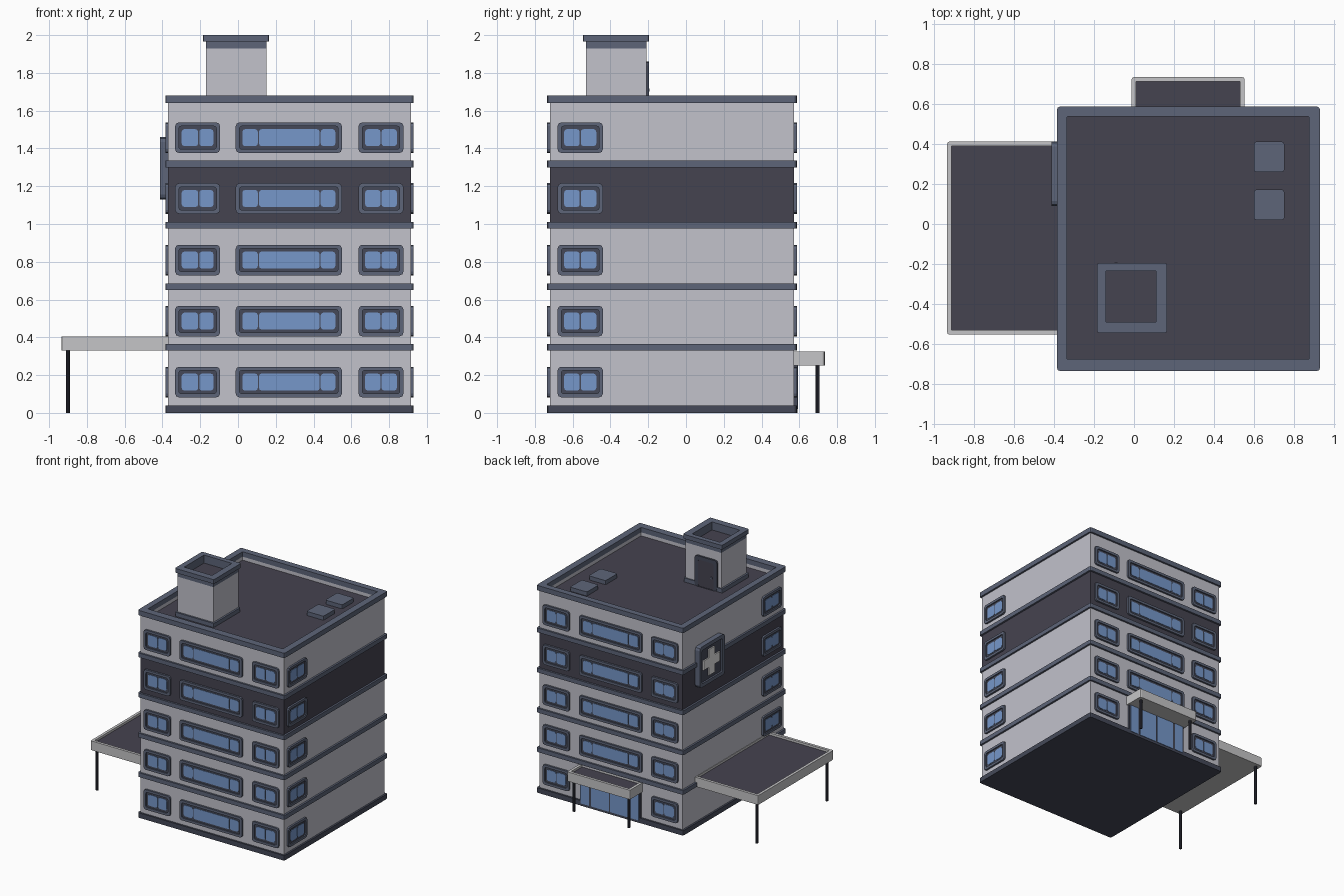
import bpy, bmesh, math
from mathutils import Vector

if "Cube" in bpy.data.objects:
    bpy.data.objects.remove(bpy.data.objects["Cube"])


def material(name, r, g, b):
    m = bpy.data.materials.new(name)
    m.diffuse_color = (r, g, b, 1)
    m.use_nodes = True
    m.node_tree.nodes["Principled BSDF"].inputs["Base Color"].default_value = m.diffuse_color
    return m


WALL = material("pale wall grey", 0.54, 0.54, 0.60)
DARK = material("dark charcoal", 0.060, 0.056, 0.080)
SLATE = material("slate trim", 0.110, 0.130, 0.190)
FRAME = material("dark slate frame", 0.058, 0.066, 0.098)
GLASS = material("blue glass", 0.18, 0.31, 0.59)
POLE = material("near black metal", 0.032, 0.034, 0.050)
CANOPY = material("canopy grey", 0.56, 0.56, 0.57)
WHITE = material("white", 0.80, 0.80, 0.80)

# wall planes and trim overhang
X0, X1, Y0, Y1, LIP = -0.37, 0.915, -0.72, 0.572, 0.015

# maps from (across, up, outward) to world for each side, plus flat layers
SIDES = {
    "flat": lambda u, v, d: Vector((u, v, d)),
    "front": lambda u, v, d: Vector((u, Y0 - d, v)),
    "back": lambda u, v, d: Vector((u, Y1 + d, v)),
    "right": lambda u, v, d: Vector((X1 + d, u, v)),
    "left": lambda u, v, d: Vector((X0 - d, u, v)),
    "tower": lambda u, v, d: Vector((u, -0.21 + d, v)),
}


def rect(u0, u1, v0, v1, r=0.0, n=2):
    """Rectangle outline, optionally with rounded corners."""
    if r == 0:
        return [(u0, v0), (u1, v0), (u1, v1), (u0, v1)]
    pts = []
    for k, (cu, cv) in enumerate([(u1 - r, v1 - r), (u0 + r, v1 - r), (u0 + r, v0 + r), (u1 - r, v0 + r)]):
        for i in range(n + 1):
            a = math.pi / 2 * (k + i / n)
            pts.append((cu + r * math.cos(a), cv + r * math.sin(a)))
    return pts


def disc(u, v, r, n=10):
    return [(u + r * math.cos(2 * math.pi * i / n), v + r * math.sin(2 * math.pi * i / n)) for i in range(n)]


class Part:
    """Collects extruded outlines into one object."""

    def __init__(self, name):
        self.name, self.bm, self.mats = name, bmesh.new(), []

    def add(self, mat, side, d0, d1, outer, inner=None):
        if mat not in self.mats:
            self.mats.append(mat)
        bm, f, faces = self.bm, SIDES[side], []
        loops = [[[bm.verts.new(f(u, v, d)) for u, v in lp] for d in (d0, d1)] for lp in (outer, inner) if lp]
        n = len(outer)
        for low, high in loops:
            for i in range(n):
                j = (i + 1) % n
                faces.append(bm.faces.new((low[i], low[j], high[j], high[i])))
        for k in (0, 1):
            if inner:
                a, b = loops[0][k], loops[1][k]
                for i in range(n):
                    j = (i + 1) % n
                    faces.append(bm.faces.new((a[i], a[j], b[j], b[i])))
            else:
                faces.append(bm.faces.new(loops[0][k]))
        for face in faces:
            face.material_index = self.mats.index(mat)
        bmesh.ops.recalc_face_normals(bm, faces=faces)
        return self

    def finish(self):
        mesh = bpy.data.meshes.new(self.name)
        self.bm.to_mesh(mesh)
        self.bm.free()
        for m in self.mats:
            mesh.materials.append(m)
        ob = bpy.data.objects.new(self.name, mesh)
        bpy.context.collection.objects.link(ob)


def window(side, u0, u1, z0, splits):
    """Stepped frame with rounded panes between the splits."""
    z1 = z0 + 0.162
    p = Part(side + "_window")
    p.add(SLATE, side, 0, 0.015, rect(u0, u1, z0, z1, 0.02), rect(u0 + .02, u1 - .02, z0 + .02, z1 - .02, 0.012))
    p.add(FRAME, side, 0, 0.006, rect(u0 + .02, u1 - .02, z0 + .02, z1 - .02, 0.012))
    edges = [u0 + 0.032] + splits + [u1 - 0.032]
    for a, b in zip(edges, edges[1:]):
        p.add(GLASS, side, 0.004, 0.009, rect(a + .003, b - .003, z0 + .036, z1 - .036, 0.014))
    p.finish()


# storeys, the fourth one dark
bands = [(0, 0.04), (0.33, 0.365), (0.65, 0.685), (0.975, 1.01), (1.3, 1.335), (1.64, 1.68)]
for i in range(5):
    top = bands[i + 1][1] if i < 4 else 1.61
    Part("storey_wall").add(DARK if i == 3 else WALL, "flat", bands[i][0] + 0.005, top - 0.005,
                            rect(X0, X1, Y0, Y1)).finish()

# trim bands between storeys
outline = rect(X0 - LIP, X1 + LIP, Y0 - LIP, Y1 + LIP, 0.014)
for i, (a, b) in enumerate(bands[:5]):
    Part("floor_band").add(FRAME if i == 0 else SLATE, "flat", a, b, outline).finish()

# roof parapet and roof deck
inner = rect(X0 + 0.035, X1 - 0.04, Y0 + 0.045, Y1 - 0.035, 0.003)
Part("parapet").add(SLATE, "flat", 1.64, 1.68, outline, inner).add(
    WALL, "flat", 1.60, 1.64, rect(X0, X1, Y0, Y1, 0.001), inner).finish()
Part("roof_deck").add(DARK, "flat", 1.60, 1.612, rect(X0 + .03, X1 - .03, Y0 + .03, Y1 - .03)).finish()

# roof vents
for y in (0.02, 0.26):
    Part("roof_vent").add(SLATE, "flat", 1.61, 1.645, rect(0.6, 0.752, y, y + 0.152, 0.012)).finish()

# stair tower on the roof
tower = rect(-0.17, 0.15, -0.53, -0.21)
hole = rect(-0.14, 0.11, -0.49, -0.235, 0.002)
Part("tower_wall").add(WALL, "flat", 1.61, 1.93, tower).finish()
Part("tower_cap").add(SLATE, "flat", 1.965, 2.0, rect(-0.185, 0.165, -0.545, -0.195, 0.01), hole).add(
    SLATE, "flat", 1.93, 1.965, rect(-0.17, 0.15, -0.53, -0.21, 0.001), hole).add(
    DARK, "flat", 1.925, 1.935, rect(-0.15, 0.12, -0.5, -0.225)).finish()
Part("tower_base").add(SLATE, "flat", 1.61, 1.645, rect(-0.185, 0.165, -0.545, -0.2, 0.01)).finish()
Part("tower_door").add(FRAME, "tower", 0, 0.015, rect(-0.14, 0.06, 1.612, 1.86, 0.02),
                       rect(-0.11, 0.03, 1.615, 1.83, 0.012)).add(
    DARK, "tower", 0, 0.011, rect(-0.112, 0.032, 1.614, 1.832)).add(
    SLATE, "tower", 0.01, 0.018, disc(-0.09, 1.71, 0.008)).finish()

# windows on all sides; the back wide one on the ground floor is the entrance
for i, z in enumerate((0.082, 0.405, 0.728, 1.054, 1.376)):
    for side in ("front", "back"):
        window(side, -0.333, -0.095, z, [-0.208])
        window(side, 0.638, 0.876, z, [0.757])
        if side == "front" or i > 0:
            window(side, -0.012, 0.55, z, [0.108, 0.435])
    for side in ("right", "left"):
        window(side, -0.68, -0.44, z, [-0.56])

# entrance doors
p = Part("entrance").add(FRAME, "back", 0, 0.017, rect(0.0, 0.54, 0.0, 0.26))
for a, b in ((0.01, 0.085), (0.105, 0.264), (0.276, 0.435), (0.455, 0.53)):
    p.add(GLASS, "back", 0.015, 0.021, rect(a, b, 0.02, 0.25))
p.finish()


def canopy(name, x0, x1, y0, y1, z0, z1, poles):
    rim = 0.022
    inside = rect(x0 + rim, x1 - rim, y0 + rim, y1 - rim, 0.004)
    Part(name).add(CANOPY, "flat", z0, z1, rect(x0, x1, y0, y1, 0.012), inside).add(
        CANOPY, "flat", z0, z0 + 0.03, inside).add(DARK, "flat", z0 + 0.03, z1 - 0.018, inside).finish()
    for x, y in poles:
        Part(name + "_post").add(POLE, "flat", 0, z0 + 0.01, disc(x, y, 0.011)).finish()


canopy("side_canopy", -0.935, -0.352, -0.553, 0.412, 0.33, 0.405, [(-0.9, -0.518), (-0.9, 0.377)])
canopy("entrance_canopy", -0.012, 0.553, 0.55, 0.735, 0.25, 0.325, [(0.025, 0.697), (0.516, 0.697)])

# cross sign on the left wall
cy, cz, L, w = 0.25, 1.295, 0.105, 0.038
cross = [(cy + a, cz + b) for a, b in ((-w, -L), (w, -L), (w, -w), (L, -w), (L, w), (w, w),
                                       (w, L), (-w, L), (-w, w), (-L, w), (-L, -w), (-w, -w))]
Part("cross_sign").add(SLATE, "left", 0, 0.042, rect(0.09, 0.412, 1.13, 1.46, 0.025),
                       rect(0.12, 0.382, 1.16, 1.43, 0.012)).add(
    FRAME, "left", 0, 0.028, rect(0.118, 0.384, 1.158, 1.432)).add(
    WHITE, "left", 0.02, 0.038, cross).finish()
